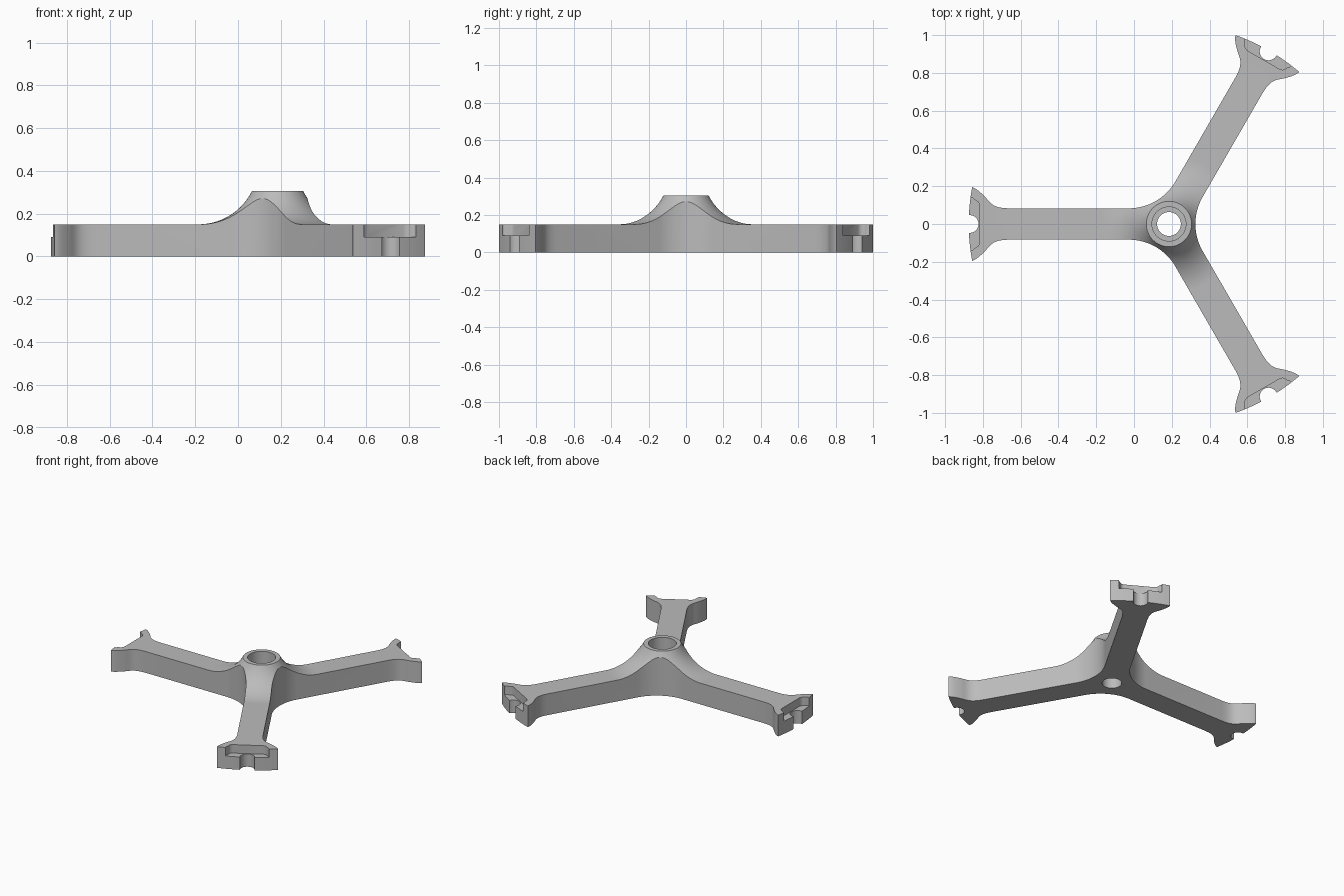
import bpy
import bmesh
from math import sin, cos, tan, pi, radians, asin, sqrt
from mathutils import Vector
from mathutils.geometry import interpolate_bezier

if "Cube" in bpy.data.objects:
    bpy.data.objects.remove(bpy.data.objects["Cube"])

HUB_X = 0.185        # hub axis
REACH = 1.06         # hub axis to arm tip
HALF = 0.083         # half width of an arm
FILLET = 0.286       # fillet between neighbouring arms
DECK = 0.15          # arm height
TOP = 0.305          # hub height
ARM_ANGLES = [radians(a) for a in (-60, 60, 180)]

grey = bpy.data.materials.new("light_grey")
grey.use_nodes = True
grey.diffuse_color = (0.5, 0.5, 0.5, 1)
grey.node_tree.nodes["Principled BSDF"].inputs["Base Color"].default_value = (0.5, 0.5, 0.5, 1)


def arc(cx, cy, r, a0, a1, n):
    return [(cx + r * cos(a0 + (a1 - a0) * i / n), cy + r * sin(a0 + (a1 - a0) * i / n))
            for i in range(n + 1)]


def bezier(*pts, n=9):
    return [(p.x, p.y) for p in interpolate_bezier(*[Vector(p) for p in pts], n)]


def turned(pts, a):
    return [(HUB_X + x * cos(a) - y * sin(a), x * sin(a) + y * cos(a)) for x, y in pts]


def make_object(name, bm):
    bmesh.ops.recalc_face_normals(bm, faces=bm.faces)
    mesh = bpy.data.meshes.new(name)
    bm.to_mesh(mesh)
    bm.free()
    mesh.materials.append(grey)
    obj = bpy.data.objects.new(name, mesh)
    bpy.context.collection.objects.link(obj)
    return obj


def prism(bm, pts, z0, z1):
    low = bm.faces.new([bm.verts.new((x, y, z0)) for x, y in pts])
    ext = bmesh.ops.extrude_face_region(bm, geom=[low])
    verts = [v for v in ext["geom"] if isinstance(v, bmesh.types.BMVert)]
    bmesh.ops.translate(bm, verts=verts, vec=(0, 0, z1 - z0))


def boolean(obj, cutter, operation):
    mod = obj.modifiers.new(operation.lower(), 'BOOLEAN')
    mod.operation = operation
    mod.solver = 'EXACT'
    mod.object = cutter
    bpy.context.view_layer.objects.active = obj
    bpy.ops.object.modifier_apply(modifier=mod.name)
    bpy.data.objects.remove(cutter)


# Half of one arm's plan: hub fillet, flared foot, curved tip, half-round notch
corner = asin(0.195 / REACH)
half = arc((HALF + FILLET) / tan(pi / 3), HALF + FILLET, FILLET, -2 * pi / 3, -pi / 2, 12)
half += bezier((0.85, HALF), (0.94, HALF), (0.95, 0.12), (0.975, 0.145))
half += bezier((0.975, 0.145), (1.0, 0.17), (1.02, 0.188), (REACH * cos(corner), 0.195))[1:]
half += arc(0, 0, REACH, corner, asin(0.047 / REACH), 6)[1:]
half += arc(1.055, 0, 0.047, pi / 2, pi, 10)

# Three-armed body
arm = [(x, -y) for x, y in half] + half[-2:0:-1]
outline = [p for a in ARM_ANGLES for p in turned(arm, a)]
bm = bmesh.new()
prism(bm, outline, 0, 0.4)
body = make_object("tripod_bracket", bm)

# Lathed envelope: counterbored hub, concave shoulder, flat deck
rho = (0.25 ** 2 + (TOP - DECK) ** 2) / (2 * (TOP - DECK))
profile = [(0.063, -0.1), (0.063, 0.09), (0.09, 0.09), (0.09, TOP)]
for i in range(19):
    r = 0.12 + 0.25 * i / 18
    profile.append((r, DECK + rho - sqrt(rho ** 2 - (0.37 - r) ** 2)))
profile += [(1.3, DECK), (1.3, -0.1)]
STEPS = 96
bm = bmesh.new()
rings = [[bm.verts.new((HUB_X + r * cos(2 * pi * s / STEPS), r * sin(2 * pi * s / STEPS), z))
          for r, z in profile] for s in range(STEPS)]
for s in range(STEPS):
    a, b = rings[s], rings[(s + 1) % STEPS]
    for k in range(len(profile)):
        j = (k + 1) % len(profile)
        bm.faces.new((a[k], b[k], b[j], a[j]))
boolean(body, make_object("hub_envelope", bm), 'INTERSECT')

# Open pockets in the tops of the feet
side = [(1.1, 0.14), (1.045, 0.14)]
side += bezier((1.04, 0.138), (1.025, 0.118), (1.01, 0.13), (1.003, 0.1), n=7)
pocket = side + [(x, -y) for x, y in reversed(side)]
bm = bmesh.new()
for a in ARM_ANGLES:
    prism(bm, turned(pocket, a), 0.09, 0.5)
boolean(body, make_object("foot_pockets", bm), 'DIFFERENCE')

# Smooth shading with sharp edges kept
bpy.ops.object.select_all(action='DESELECT')
body.select_set(True)
bpy.context.view_layer.objects.active = body
bpy.ops.object.shade_smooth_by_angle(angle=radians(30))
